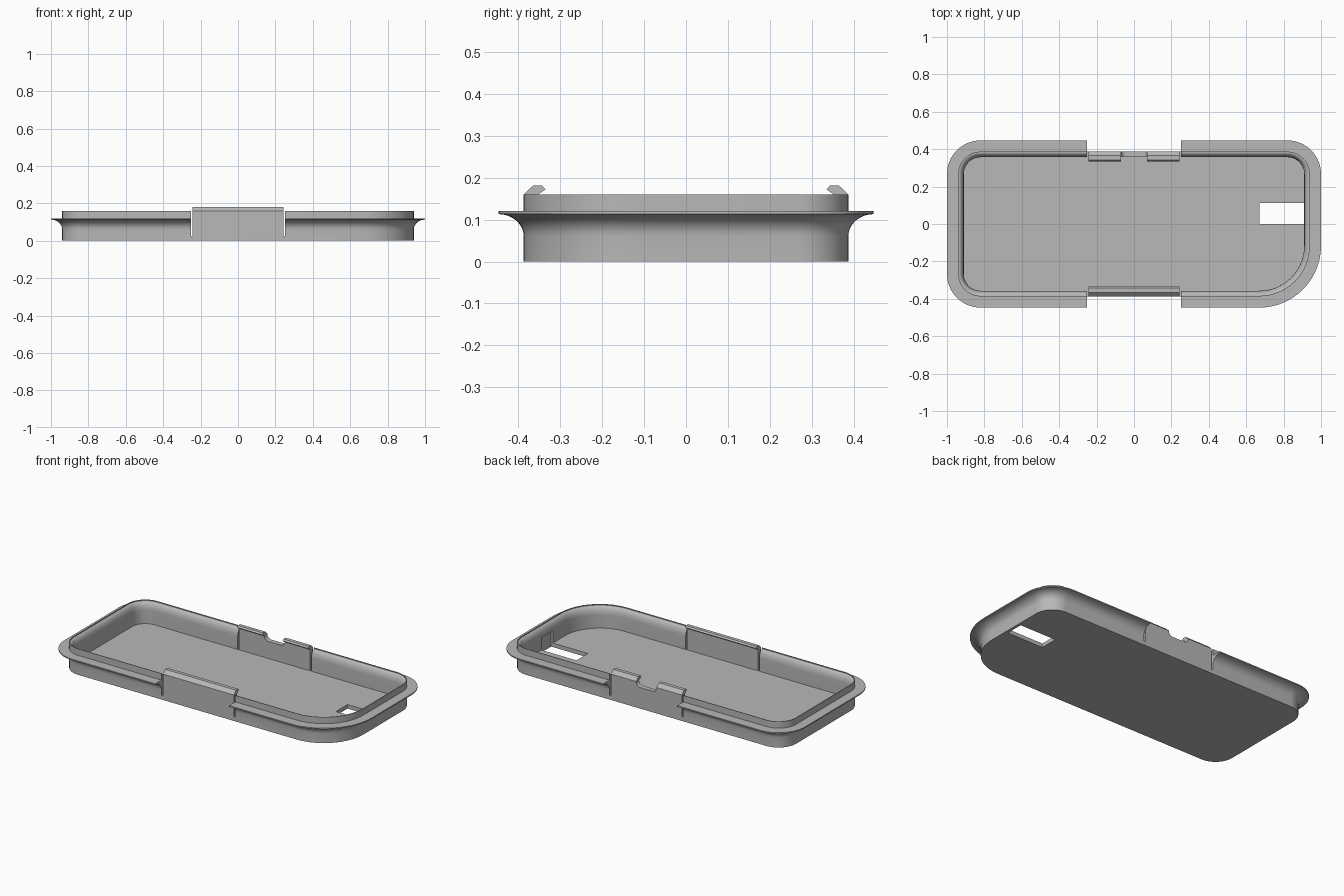
import bpy, bmesh, math

cube = bpy.data.objects.get("Cube")
if cube:
    bpy.data.objects.remove(cube, do_unlink=True)

grey = bpy.data.materials.new("grey plastic")
grey.use_nodes = True
grey.diffuse_color = (0.48, 0.48, 0.48, 1)
grey.node_tree.nodes["Principled BSDF"].inputs["Base Color"].default_value = grey.diffuse_color

WALL_X, WALL_Y = 0.94, 0.387   # outer wall half sizes
FLOOR, RIM = 0.025, 0.16


def make(name, bm):
    bmesh.ops.recalc_face_normals(bm, faces=bm.faces)
    mesh = bpy.data.meshes.new(name)
    bm.to_mesh(mesh)
    bm.free()
    mesh.materials.append(grey)
    obj = bpy.data.objects.new(name, mesh)
    bpy.context.collection.objects.link(obj)
    return obj


def box(name, x0, x1, y0, y1, z0, z1):
    bm = bmesh.new()
    bmesh.ops.create_cube(bm, size=1)
    for v in bm.verts:
        v.co = ((x0 + x1) / 2 + v.co.x * (x1 - x0),
                (y0 + y1) / 2 + v.co.y * (y1 - y0),
                (z0 + z1) / 2 + v.co.z * (z1 - z0))
    return make(name, bm)


def prism(name, points, axis, lo, hi):
    """Extrude a profile along x (points are y, z) or along y (points are x, z)."""
    bm = bmesh.new()
    place = (lambda p, d: (d, *p)) if axis == "x" else (lambda p, d: (p[0], d, p[1]))
    ends = [[bm.verts.new(place(p, d)) for p in points] for d in (lo, hi)]
    bm.faces.new(ends[0])
    bm.faces.new(ends[1])
    n = len(points)
    for i in range(n):
        j = (i + 1) % n
        bm.faces.new((ends[0][i], ends[0][j], ends[1][j], ends[1][i]))
    return make(name, bm)


def cut(obj, cutter):
    cutter.hide_render = True
    mod = obj.modifiers.new("cut", "BOOLEAN")
    mod.operation, mod.solver, mod.object = "DIFFERENCE", "EXACT", cutter
    bpy.context.view_layer.objects.active = obj
    bpy.ops.object.modifier_apply(modifier=mod.name)
    bpy.data.objects.remove(cutter, do_unlink=True)


def smooth(obj):
    bpy.ops.object.select_all(action="DESELECT")
    obj.select_set(True)
    bpy.context.view_layer.objects.active = obj
    bpy.ops.object.shade_smooth_by_angle(angle=math.radians(32))


def outline(offset, steps=14):
    """Rounded rectangle whose front left corner is much rounder."""
    pts = []
    corners = ((1, 1, 0.12), (-1, 1, 0.12), (-1, -1, 0.12), (1, -1, 0.27))
    for k, (sx, sy, radius) in enumerate(corners):
        r = radius + offset
        cx, cy = sx * (WALL_X - radius), sy * (WALL_Y - radius)
        for i in range(steps + 1):
            a = (k + i / steps) * math.pi / 2
            pts.append((cx + r * math.cos(a), cy + r * math.sin(a)))
    return pts


# Tray: one cross-section swept round the outline, from underside to inner floor
arc = [i / 8 * math.pi / 2 for i in range(9)]
section = [(0, 0)]
section += [(0.06 * (1 - math.cos(a)), 0.06 + 0.053 * math.sin(a)) for a in arc]
section += [(0.06, 0.12), (0, 0.12), (0, RIM), (-0.004, RIM)]
section += [(-0.03 + 0.026 * (1 - math.cos(a)), 0.105 + 0.05 * math.sin(a)) for a in reversed(arc)]
section += [(-0.03, FLOOR)]
bm = bmesh.new()
rings = [[bm.verts.new((x, y, z)) for x, y in outline(off)] for off, z in section]
for low, high in zip(rings, rings[1:]):
    for i in range(len(low)):
        j = (i + 1) % len(low)
        bm.faces.new((low[i], low[j], high[j], high[i]))
bm.faces.new(rings[0])
bm.faces.new(rings[-1])
tray = make("tray", bm)

# Gaps for the clips, the floor window and its recess in the end wall
for side in (-1, 1):
    y0, y1 = sorted((side * 0.352, side * 0.6))
    cut(tray, box("clip_gap", -0.252, 0.252, y0, y1, FLOOR + 0.001, 0.3))
cut(tray, box("window_cutter", 0.67, 0.922, 0, 0.112, -0.1, 0.1))
smooth(tray)

# Snap clips with inward hooks
hook = [(0.357, 0.02), (0.387, 0.02), (0.387, 0.16), (0.365, 0.181),
        (0.343, 0.181), (0.335, 0.172), (0.357, 0.157)]
for name, side in (("front_clip", -1), ("back_clip", 1)):
    clip = prism(name, [(side * y, z) for y, z in hook], "x", -0.242, 0.242)
    if side > 0:
        # Finger notch with rounded lower corners
        r, half, base = 0.028, 0.07, 0.13
        notch = [(-half, 0.25)]
        for sx in (-1, 1):
            for i in range(9):
                a = math.pi / 2 * (i / 8 if sx < 0 else 1 - i / 8)
                notch.append((sx * (half - r + r * math.cos(a)), base + r - r * math.sin(a)))
        notch.append((half, 0.25))
        cut(clip, prism("notch_cutter", notch, "y", 0.3, 0.45))
    smooth(clip)
